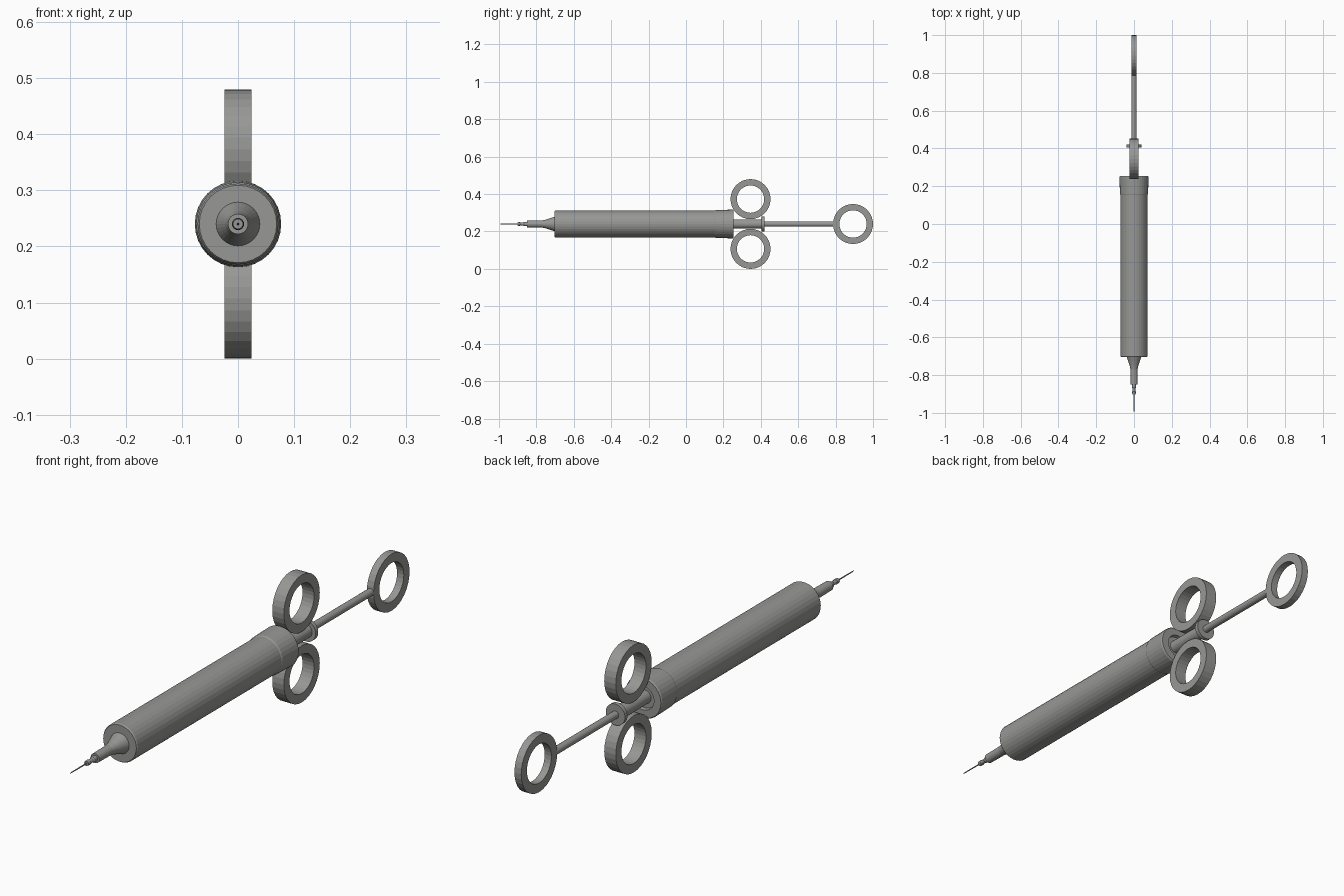
import bpy, bmesh, math

if "Cube" in bpy.data.objects:
    bpy.data.objects.remove(bpy.data.objects["Cube"])

AXIS_Z = 0.24
steel = bpy.data.materials.new("grey steel")
steel.diffuse_color = (0.31, 0.31, 0.30, 1)
steel.use_nodes = True
steel.node_tree.nodes["Principled BSDF"].inputs["Base Color"].default_value = steel.diffuse_color


def finish(name, bm):
    bmesh.ops.recalc_face_normals(bm, faces=bm.faces)
    mesh = bpy.data.meshes.new(name)
    bm.to_mesh(mesh)
    bm.free()
    mesh.materials.append(steel)
    ob = bpy.data.objects.new(name, mesh)
    bpy.context.collection.objects.link(ob)
    return ob


def lathe(name, profile, n=32):
    """Revolve (y, radius) points around the syringe axis, capping both ends."""
    bm = bmesh.new()
    loops = []
    for y, r in profile:
        loops.append([bm.verts.new((r * math.cos(2 * math.pi * i / n), y,
                                    AXIS_Z + r * math.sin(2 * math.pi * i / n)))
                      for i in range(n)])
    for a, b in zip(loops, loops[1:]):
        for i in range(n):
            j = (i + 1) % n
            bm.faces.new((a[i], a[j], b[j], b[i]))
    bm.faces.new(loops[0])
    bm.faces.new(loops[-1])
    return finish(name, bm)


def ring(name, y, z, outer, inner, half_width, n=32):
    """Flat-sided ring with its hole running along x."""
    bm = bmesh.new()
    section = [(outer, -half_width), (outer, half_width),
               (inner, half_width), (inner, -half_width)]
    loops = []
    for i in range(n):
        t = 2 * math.pi * i / n
        loops.append([bm.verts.new((x, y + r * math.cos(t), z + r * math.sin(t)))
                      for r, x in section])
    for i in range(n):
        a, b = loops[i], loops[(i + 1) % n]
        for k in range(4):
            m = (k + 1) % 4
            bm.faces.new((a[k], a[m], b[m], b[k]))
    return finish(name, bm)


# Barrel with slightly flared rear collar and recessed back
lathe("barrel", [(-0.703, 0.069), (-0.698, 0.072), (0.155, 0.072), (0.16, 0.0745),
                 (0.25, 0.077), (0.255, 0.074), (0.255, 0.045),
                 (0.243, 0.042), (0.243, 0.02)])

# Nozzle flaring into the barrel, needle hub and needle
lathe("nozzle", [(-0.70, 0.040), (-0.725, 0.031), (-0.75, 0.023), (-0.77, 0.019),
                 (-0.85, 0.018)])
lathe("needle_hub", [(-0.845, 0.011), (-0.865, 0.011), (-0.87, 0.008),
                     (-0.885, 0.008), (-0.888, 0.010), (-0.902, 0.009)], 16)
lathe("needle", [(-0.90, 0.0025), (-0.985, 0.002), (-1.0, 0.0005)], 8)

# Neck with end flange
lathe("neck", [(0.24, 0.025), (0.405, 0.025), (0.405, 0.040),
               (0.42, 0.040), (0.42, 0.012)])

# Plunger rod and thumb ring
lathe("plunger_rod", [(0.41, 0.014), (0.80, 0.014)], 16)
ring("thumb_ring", 0.893, AXIS_Z, 0.107, 0.073, 0.014)

# Pair of finger rings above and below the neck
for side, label in ((1, "upper"), (-1, "lower")):
    ring(label + "_finger_ring", 0.345, AXIS_Z + side * 0.133, 0.107, 0.073, 0.024)
